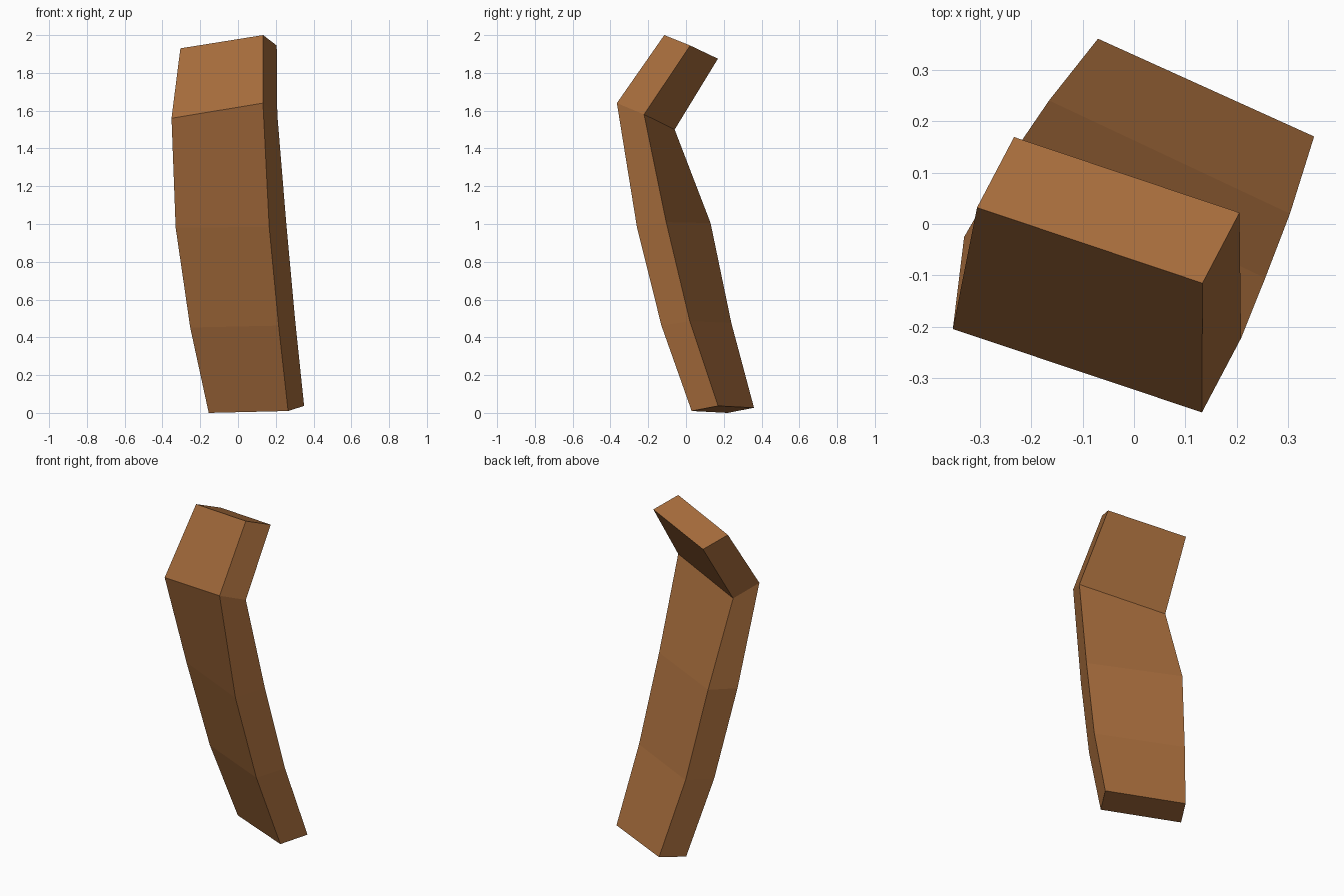
import bpy, bmesh
from mathutils import Vector

if "Cube" in bpy.data.objects:
    bpy.data.objects.remove(bpy.data.objects["Cube"])

# Cross-sections of the bent plank, bottom to top:
# front-right corner, front-left corner, back-right corner
sections = [
    ((0.265, 0.03, 0.01), (-0.155, 0.22, 0.0), (0.35, 0.17, 0.037)),
    ((0.215, -0.13, 0.462), (-0.253, 0.09, 0.452), (0.303, 0.02, 0.486)),
    ((0.165, -0.26, 0.985), (-0.33, -0.025, 0.98), (0.255, -0.105, 1.01)),
    ((0.132, -0.366, 1.64), (-0.352, -0.204, 1.56), (0.208, -0.222, 1.58)),
    ((0.133, -0.115, 2.0), (-0.305, 0.032, 1.93), (0.205, 0.022, 1.945)),
]

bm = bmesh.new()
rings = []
for fr, fl, br in (map(Vector, s) for s in sections):
    # the fourth corner completes the parallelogram
    rings.append([bm.verts.new(p) for p in (fl, fr, br, fl + br - fr)])

# Side walls between neighbouring sections
for low, high in zip(rings, rings[1:]):
    for i in range(4):
        j = (i + 1) % 4
        bm.faces.new((low[i], low[j], high[j], high[i]))

# End caps
bm.faces.new(rings[0][::-1])
bm.faces.new(rings[-1])
bmesh.ops.recalc_face_normals(bm, faces=bm.faces[:])

mesh = bpy.data.meshes.new("bent_plank")
bm.to_mesh(mesh)
bm.free()
plank = bpy.data.objects.new("bent_plank", mesh)
bpy.context.collection.objects.link(plank)

# Brown wood
wood = bpy.data.materials.new("brown_wood")
wood.diffuse_color = (0.38, 0.15, 0.045, 1)
wood.use_nodes = True
wood.node_tree.nodes["Principled BSDF"].inputs["Base Color"].default_value = wood.diffuse_color
mesh.materials.append(wood)
